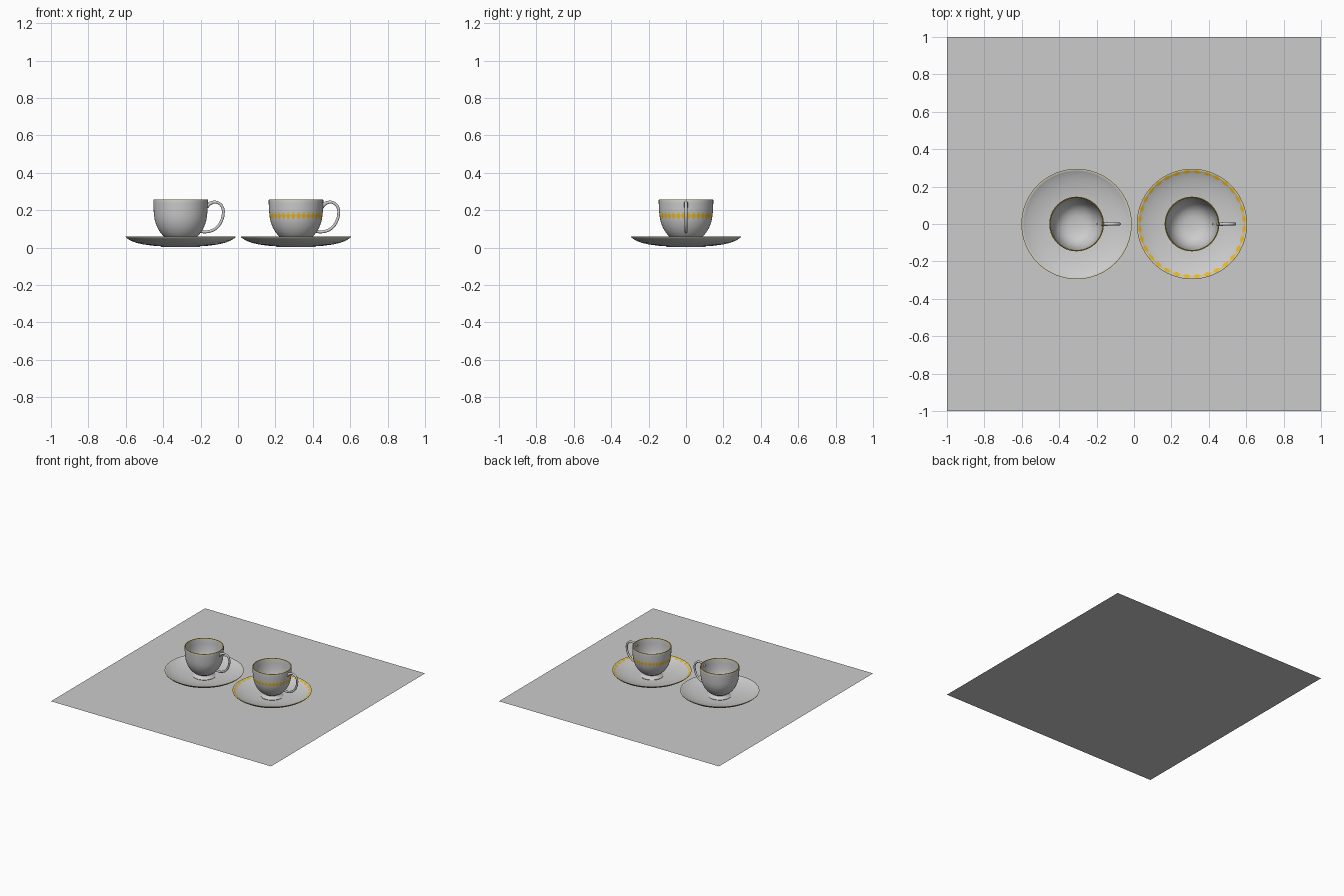
import bpy, bmesh, math

if "Cube" in bpy.data.objects:
    bpy.data.objects.remove(bpy.data.objects["Cube"])

SEG = 64


def material(name, color):
    m = bpy.data.materials.new(name)
    m.diffuse_color = color
    m.use_nodes = True
    m.node_tree.nodes["Principled BSDF"].inputs["Base Color"].default_value = m.diffuse_color
    return m


porcelain = material("porcelain", (0.8, 0.8, 0.8, 1))
gold = material("gold", (0.8, 0.48, 0.02, 1))


def lathe(name, profile, x, gold_rows=(), diamond_mid=None):
    """Spin an (r, z) profile; gold_rows are gold strips, and a ring of
    gold diamonds is cut into the two strips around row diamond_mid."""
    bm = bmesh.new()
    rows = []
    for r, z in profile:
        rows.append([bm.verts.new((r * math.cos(2 * math.pi * i / SEG),
                                   r * math.sin(2 * math.pi * i / SEG), z))
                     for i in range(SEG)])

    def face(verts, is_gold):
        f = bm.faces.new(verts)
        f.material_index = int(is_gold)
        f.smooth = True

    for k in range(len(rows) - 1):
        for i in range(SEG):
            j = (i + 1) % SEG
            if diamond_mid is not None and k in (diamond_mid - 1, diamond_mid):
                mid = rows[diamond_mid]
                tip = rows[k] if k < diamond_mid else rows[k + 1]
                # even columns hold the side points, odd ones the tips
                if i % 2 == 0:
                    face((mid[i], mid[j], tip[j]), True)
                    face((mid[i], tip[j], tip[i]), False)
                else:
                    face((mid[i], mid[j], tip[i]), True)
                    face((mid[j], tip[j], tip[i]), False)
            else:
                face((rows[k][i], rows[k][j], rows[k + 1][j], rows[k + 1][i]),
                     k in gold_rows)
    bmesh.ops.remove_doubles(bm, verts=bm.verts, dist=1e-5)
    bmesh.ops.recalc_face_normals(bm, faces=bm.faces)
    me = bpy.data.meshes.new(name)
    bm.to_mesh(me)
    bm.free()
    me.materials.append(porcelain)
    me.materials.append(gold)
    ob = bpy.data.objects.new(name, me)
    ob.location.x = x
    bpy.context.collection.objects.link(ob)
    smooth(ob)
    return ob


def smooth(ob):
    bpy.ops.object.select_all(action='DESELECT')
    ob.select_set(True)
    bpy.context.view_layer.objects.active = ob
    bpy.ops.object.shade_smooth_by_angle(angle=math.radians(50))


# outside from the foot up, over the rim, then down the inside
CUP = [(0, 0.034), (0.045, 0.033), (0.058, 0.026), (0.074, 0.015),
       (0.084, 0.0145), (0.085, 0.018), (0.074, 0.024), (0.062, 0.033),
       (0.059, 0.039), (0.068, 0.045), (0.083, 0.054), (0.098, 0.068),
       (0.112, 0.086), (0.124, 0.107), (0.133, 0.130), (0.1385, 0.150),
       (0.1415, 0.170), (0.1435, 0.190), (0.145, 0.215), (0.146, 0.240),
       (0.146, 0.253), (0.145, 0.257), (0.141, 0.257), (0.140, 0.252),
       (0.139, 0.215), (0.136, 0.175), (0.128, 0.135), (0.114, 0.098),
       (0.095, 0.073), (0.070, 0.055), (0.040, 0.047), (0, 0.045)]

# underside from the centre out, over the rim, then back across the top
SAUCER = [(0, 0.006), (0.086, 0.006), (0.09, 0.002), (0.102, 0.002),
          (0.107, 0.007), (0.15, 0.010), (0.2, 0.017), (0.235, 0.025),
          (0.265, 0.036), (0.285, 0.048), (0.294, 0.056), (0.295, 0.059),
          (0.292, 0.060), (0.281, 0.0535), (0.269, 0.0475), (0.245, 0.038),
          (0.21, 0.028), (0.17, 0.020), (0.13, 0.0155), (0.1, 0.014),
          (0, 0.0135)]

# (x, z, relative thickness) along the handle
HANDLE = [(0.138, 0.218, 1.5), (0.155, 0.234, 1.3), (0.182, 0.243, 1),
          (0.208, 0.235, 1), (0.225, 0.212, 1), (0.228, 0.180, 1),
          (0.218, 0.142, 1), (0.195, 0.108, 1), (0.160, 0.088, 1),
          (0.130, 0.084, 1), (0.108, 0.087, 1.2)]


def handle(name, x):
    cu = bpy.data.curves.new(name, 'CURVE')
    cu.dimensions = '3D'
    cu.bevel_depth = 0.008
    cu.bevel_resolution = 3
    cu.use_fill_caps = True
    sp = cu.splines.new('BEZIER')
    sp.resolution_u = 5
    sp.bezier_points.add(len(HANDLE) - 1)
    for p, (px, pz, t) in zip(sp.bezier_points, HANDLE):
        p.co = (px, 0, pz)
        p.radius = t
        p.handle_left_type = p.handle_right_type = 'AUTO'
    ob = bpy.data.objects.new(name, cu)
    ob.location.x = x
    bpy.context.collection.objects.link(ob)
    bpy.ops.object.select_all(action='DESELECT')
    ob.select_set(True)
    bpy.context.view_layer.objects.active = ob
    bpy.ops.object.convert(target='MESH')
    ob = bpy.context.view_layer.objects.active
    ob.data.materials.clear()
    ob.data.materials.append(porcelain)
    smooth(ob)


# table surface
bpy.ops.mesh.primitive_plane_add(size=2)
bpy.context.object.name = "table_surface"

# plain set on the left, diamond-banded set on the right
for label, x, banded in (("plain", -0.307, False), ("banded", 0.31, True)):
    lathe(label + "_cup", CUP, x, (4, 20, 21, 22), 16 if banded else None)
    lathe(label + "_saucer", SAUCER, x, (10, 11), 13 if banded else None)
    handle(label + "_cup_handle", x)
